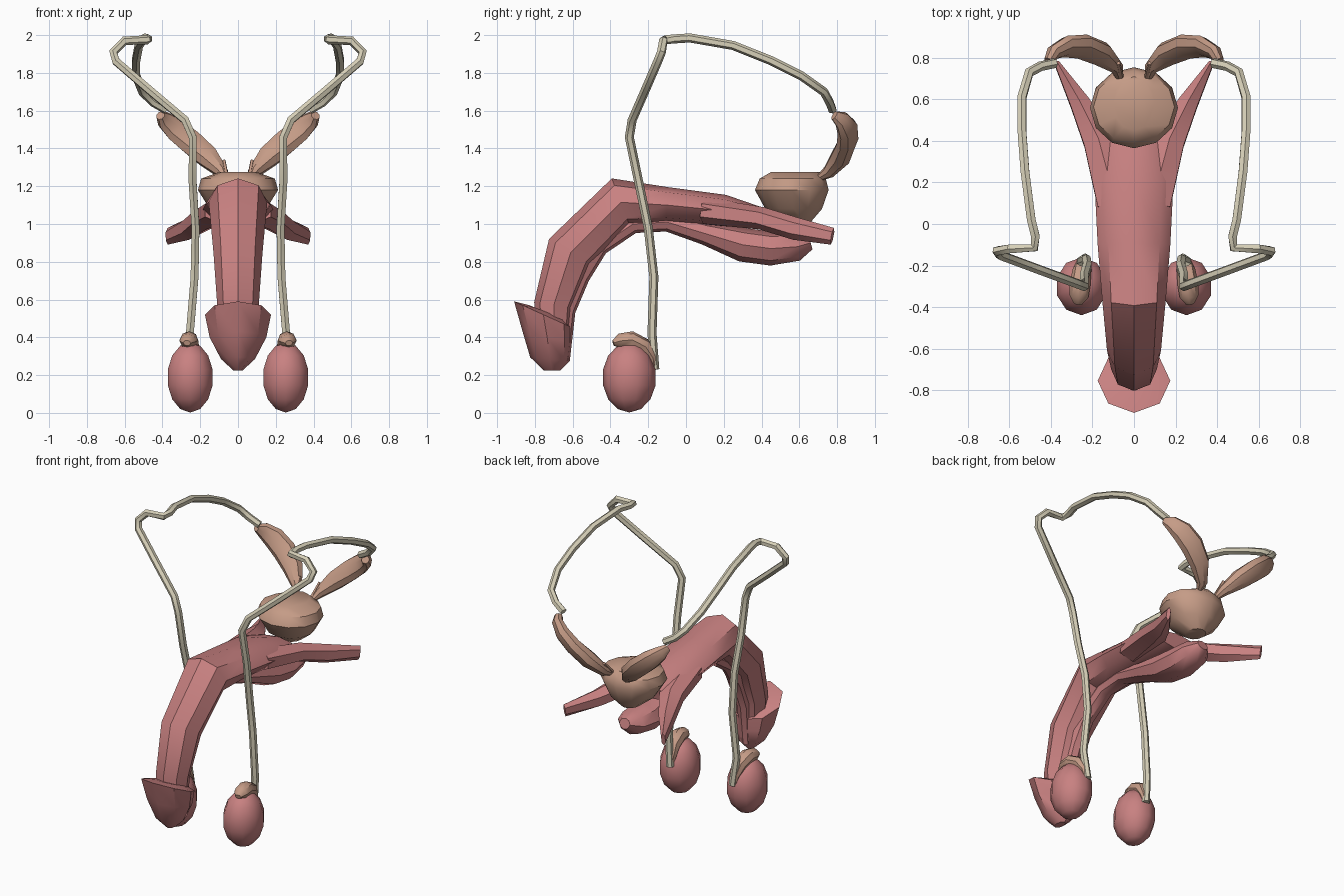
import bpy, bmesh, math
from mathutils import Vector


def material(name, rgb):
    m = bpy.data.materials.new(name)
    m.diffuse_color = (*rgb, 1)
    return m


PINK = material("pink_tissue", (0.58, 0.22, 0.22))
TAN = material("tan_tissue", (0.56, 0.33, 0.24))
CREAM = material("cream_duct", (0.68, 0.63, 0.48))


def finish(bm, name, mat, mirror=False, angle=40):
    bmesh.ops.recalc_face_normals(bm, faces=bm.faces)
    me = bpy.data.meshes.new(name)
    bm.to_mesh(me)
    bm.free()
    me.materials.append(mat)
    for p in me.polygons:
        p.use_smooth = True
    me.set_sharp_from_angle(angle=math.radians(angle))
    ob = bpy.data.objects.new(name, me)
    bpy.context.collection.objects.link(ob)
    if mirror:
        mod = ob.modifiers.new("mirror", "MIRROR")
        mod.use_mirror_merge = False
    return ob


def loft(name, rings, sides, mat, mirror=False):
    """rings: (centre, half axis u, half axis v)"""
    bm = bmesh.new()
    loops = []
    for c, u, v in rings:
        c, u, v = Vector(c), Vector(u), Vector(v)
        loops.append([bm.verts.new(c + u * math.sin(k * math.tau / sides)
                                   + v * math.cos(k * math.tau / sides))
                      for k in range(sides)])
    for a, b in zip(loops, loops[1:]):
        for k in range(sides):
            j = (k + 1) % sides
            bm.faces.new((a[k], a[j], b[j], b[k]))
    bm.faces.new(loops[0])
    bm.faces.new(loops[-1])
    return finish(bm, name, mat, mirror)


def sweep(name, stations, sides, mat, mirror=False):
    """stations: (x, y, z, half width, half height) along a path"""
    pts = [Vector(s[:3]) for s in stations]
    u = Vector((1, 0, 0))
    rings = []
    for i, s in enumerate(stations):
        t = Vector()
        if i:
            t += (pts[i] - pts[i - 1]).normalized()
        if i < len(pts) - 1:
            t += (pts[i + 1] - pts[i]).normalized()
        t.normalize()
        u = (u - t * u.dot(t)).normalized()
        rings.append((pts[i], u * s[3], t.cross(u) * s[4]))
    return loft(name, rings, sides, mat, mirror)


# Shaft, bent over at the top
sweep("shaft", [
    (0, 0.42, 1.03, 0.15, 0.05), (0, 0.2, 1.07, 0.19, 0.085),
    (0, -0.1, 1.10, 0.175, 0.095), (0, -0.345, 1.115, 0.155, 0.135),
    (0, -0.61, 0.85, 0.13, 0.135), (0, -0.70, 0.57, 0.11, 0.105),
    (0, -0.70, 0.33, 0.09, 0.08)], 8, PINK)

# Spreading roots at the rear of the shaft
sweep("shaft_root", [
    (0.09, 0.1, 1.07, 0.1, 0.07), (0.17, 0.4, 1.03, 0.085, 0.06),
    (0.26, 0.58, 0.975, 0.055, 0.06), (0.372, 0.775, 0.935, 0.014, 0.045)],
    6, PINK, True)

# Lower column with its rear bulb
sweep("lower_column", [
    (0, 0.66, 0.90, 0.04, 0.035), (0, 0.59, 0.88, 0.10, 0.075),
    (0, 0.45, 0.87, 0.115, 0.09), (0, 0.3, 0.89, 0.105, 0.09),
    (0, 0.1, 0.95, 0.08, 0.06), (0, -0.1, 1.01, 0.06, 0.05),
    (0, -0.28, 1.00, 0.055, 0.05), (0, -0.46, 0.88, 0.055, 0.05),
    (0, -0.56, 0.72, 0.055, 0.05), (0, -0.63, 0.54, 0.05, 0.045),
    (0, -0.65, 0.28, 0.04, 0.035)], 8, PINK)

# Flared tip with a tilted rim
loft("tip", [
    ((0, -0.73, 0.53), (0.10, 0, 0), (0, -0.10, 0.04)),
    ((0, -0.755, 0.52), (0.175, 0, 0), (0, -0.155, 0.07)),
    ((0, -0.735, 0.40), (0.15, 0, 0), (0, -0.13, 0.03)),
    ((0, -0.72, 0.285), (0.09, 0, 0), (0, -0.105, 0.01)),
    ((0, -0.71, 0.225), (0.025, 0, 0), (0, -0.045, 0))], 8, PINK)

# Testes
bm = bmesh.new()
bmesh.ops.create_uvsphere(bm, u_segments=10, v_segments=7, radius=1)
for v in bm.verts:
    v.co = Vector((0.253 + v.co.x * 0.128, -0.30 + v.co.y * 0.143,
                   0.188 + v.co.z * 0.186))
finish(bm, "testis", PINK, True)

# Curved cap over each testis
sweep("epididymis", [
    (0.27, -0.385, 0.37, 0.02, 0.015), (0.265, -0.35, 0.38, 0.045, 0.04),
    (0.26, -0.29, 0.385, 0.05, 0.048), (0.25, -0.22, 0.35, 0.045, 0.045),
    (0.24, -0.18, 0.29, 0.035, 0.025), (0.24, -0.17, 0.23, 0.015, 0.012)],
    8, TAN, True)

# Long looping duct
duct = [(0.235, -0.165, 0.23), (0.255, -0.18, 0.42), (0.23, -0.17, 0.72),
        (0.225, -0.2, 0.98), (0.24, -0.25, 1.22), (0.24, -0.30, 1.46),
        (0.28, -0.285, 1.55), (0.47, -0.215, 1.71), (0.645, -0.15, 1.86),
        (0.66, -0.13, 1.91), (0.60, -0.12, 1.97), (0.48, -0.115, 1.975),
        (0.475, -0.06, 1.98), (0.495, 0.02, 1.985), (0.525, 0.25, 1.945),
        (0.54, 0.45, 1.865), (0.54, 0.61, 1.785), (0.505, 0.73, 1.70),
        (0.45, 0.76, 1.645), (0.38, 0.775, 1.605)]
sweep("duct", [(*p, 0.024, 0.024) for p in duct], 6, CREAM, True)

# Lobed gland behind the duct end
sweep("seminal_vesicle", [
    (0.065, 0.69, 1.235, 0.012, 0.012), (0.085, 0.755, 1.275, 0.035, 0.035),
    (0.16, 0.82, 1.355, 0.065, 0.055), (0.25, 0.855, 1.435, 0.075, 0.05),
    (0.33, 0.855, 1.50, 0.07, 0.045), (0.39, 0.825, 1.55, 0.05, 0.035),
    (0.41, 0.785, 1.575, 0.025, 0.025)], 8, TAN, True)

# Short spike beside each gland
sweep("ejaculatory_duct", [
    (0.055, 0.685, 1.23, 0.012, 0.012), (0.075, 0.775, 1.335, 0.01, 0.01)],
    5, TAN, True)

# Prostate, rounded and flattened on top
loft("prostate", [
    ((0, y, z), (rx, 0, 0), (0, ry, 0)) for y, z, rx, ry in [
        (0.59, 1.01, 0.06, 0.07), (0.57, 1.08, 0.15, 0.15),
        (0.56, 1.18, 0.212, 0.195), (0.565, 1.24, 0.195, 0.175),
        (0.58, 1.275, 0.10, 0.13)]], 12, TAN)
